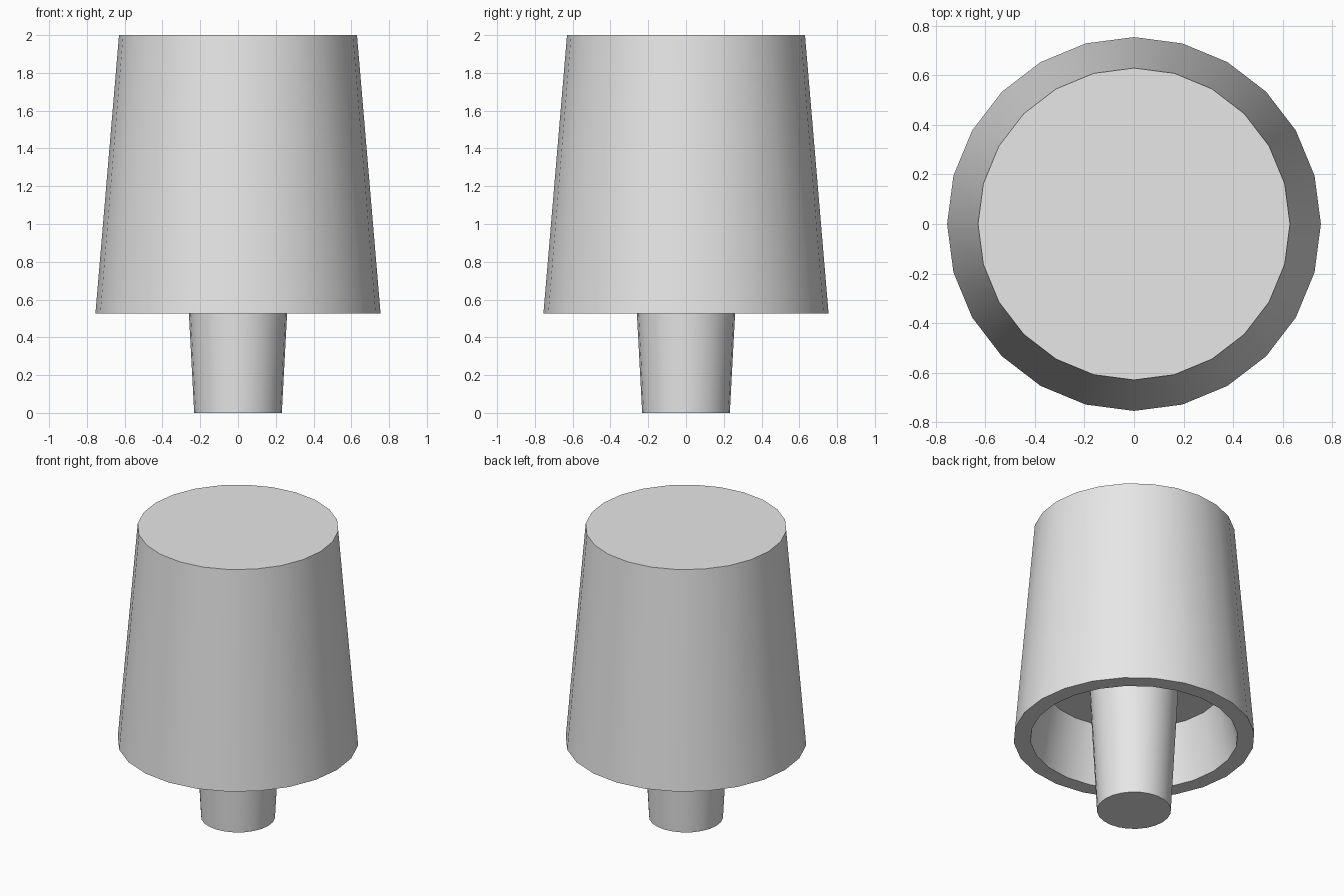
import bpy, bmesh, math

if "Cube" in bpy.data.objects:
    bpy.data.objects.remove(bpy.data.objects["Cube"])

SIDES = 24

grey = bpy.data.materials.new("plain grey")
grey.diffuse_color = (0.8, 0.8, 0.8, 1)
grey.use_nodes = True
grey.node_tree.nodes["Principled BSDF"].inputs["Base Color"].default_value = grey.diffuse_color


def lathe(name, profile):
    """Revolve (radius, z) points around z; both ends are capped."""
    bm = bmesh.new()
    rings = [[bm.verts.new((r * math.cos(2 * math.pi * i / SIDES),
                            r * math.sin(2 * math.pi * i / SIDES), z))
              for i in range(SIDES)] for r, z in profile]
    for a, b in zip(rings, rings[1:]):
        for i in range(SIDES):
            j = (i + 1) % SIDES
            bm.faces.new((a[i], a[j], b[j], b[i]))
    bm.faces.new(rings[0][::-1])
    bm.faces.new(rings[-1])
    bmesh.ops.recalc_face_normals(bm, faces=bm.faces)
    mesh = bpy.data.meshes.new(name)
    bm.to_mesh(mesh)
    bm.free()
    mesh.materials.append(grey)
    obj = bpy.data.objects.new(name, mesh)
    bpy.context.collection.objects.link(obj)
    bpy.ops.object.select_all(action='DESELECT')
    obj.select_set(True)
    bpy.context.view_layer.objects.active = obj
    bpy.ops.object.shade_smooth_by_angle(angle=math.radians(30))
    return obj


# Tapered body with a recess in its underside (recess ceiling, rim, wall, top)
lathe("tapered_body", [(0.57, 0.92), (0.65, 0.525), (0.755, 0.525), (0.63, 2.0)])

# Stem that widens upward into the recess
lathe("stem", [(0.232, 0.0), (0.281, 0.92)])
